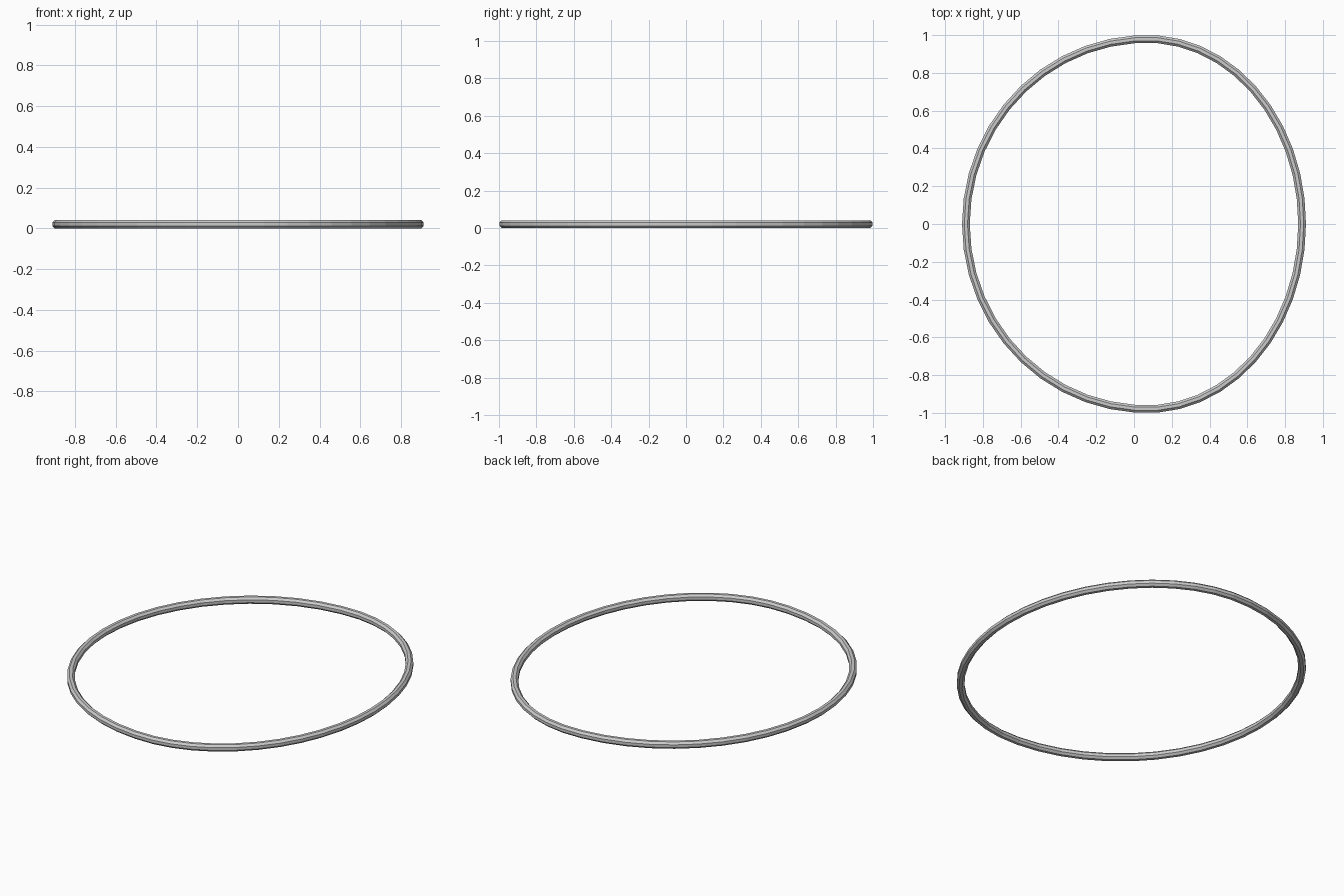
import bpy, bmesh, math

if "Cube" in bpy.data.objects:
    bpy.data.objects.remove(bpy.data.objects["Cube"])

SEGMENTS, SIDES = 46, 8
TUBE = 0.0222       # tube radius
CENTRE_X = 0.07     # widest point of the oval, rounder on the left


def oval(t):
    """Centre line: a broad half on the left, a tighter half on the right."""
    c, s = math.cos(t), math.sin(t)
    rx = 0.89 - CENTRE_X if c > 0 else 0.89 + CENTRE_X
    return CENTRE_X + rx * c, 0.98 * s


# Octagonal tube swept around the egg-shaped centre line
bm = bmesh.new()
rings = []
for i in range(SEGMENTS):
    t = 2 * math.pi * i / SEGMENTS
    x, y = oval(t)
    xa, ya = oval(t - 0.05)
    xb, yb = oval(t + 0.05)
    length = math.hypot(xb - xa, yb - ya)
    nx, ny = (yb - ya) / length, (xa - xb) / length
    ring = []
    for j in range(SIDES):
        a = 2 * math.pi * (j + 0.5) / SIDES
        r = TUBE * math.cos(a)
        ring.append(bm.verts.new((x + nx * r, y + ny * r, 0.0205 + TUBE * math.sin(a))))
    rings.append(ring)
for i in range(SEGMENTS):
    p, q = rings[i], rings[(i + 1) % SEGMENTS]
    for j in range(SIDES):
        k = (j + 1) % SIDES
        bm.faces.new((p[j], q[j], q[k], p[k]))
bmesh.ops.recalc_face_normals(bm, faces=bm.faces)

mesh = bpy.data.meshes.new("oval_ring")
bm.to_mesh(mesh)
bm.free()
bpy.context.collection.objects.link(bpy.data.objects.new("oval_ring", mesh))
